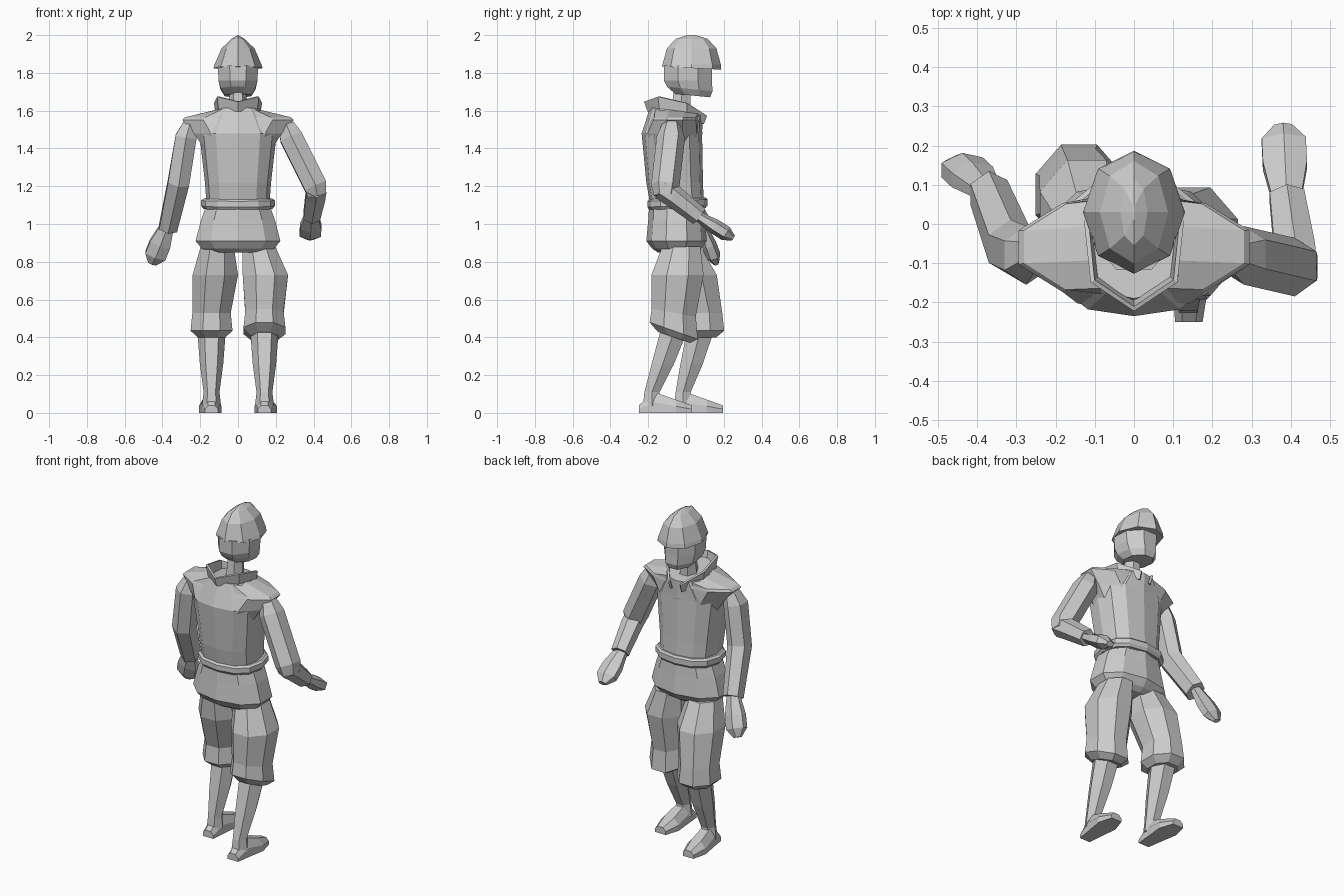
import bpy, bmesh, math
from mathutils import Vector

if "Cube" in bpy.data.objects:
    bpy.data.objects.remove(bpy.data.objects["Cube"], do_unlink=True)

COLOUR = (0.6, 0.6, 0.6, 1)
grey = bpy.data.materials.new("plain grey")
grey.use_nodes = True
grey.diffuse_color = COLOUR
grey.node_tree.nodes["Principled BSDF"].inputs["Base Color"].default_value = COLOUR


def finish(name, bm):
    """Turn a bmesh into a flat shaded object."""
    bmesh.ops.recalc_face_normals(bm, faces=bm.faces)
    mesh = bpy.data.meshes.new(name)
    bm.to_mesh(mesh)
    bm.free()
    mesh.materials.append(grey)
    obj = bpy.data.objects.new(name, mesh)
    bpy.context.collection.objects.link(obj)
    return obj


def skin(name, rings):
    """Join rings of points into a closed body."""
    bm = bmesh.new()
    loops = [[bm.verts.new(point) for point in ring] for ring in rings]
    count = len(loops[0])
    for lower, upper in zip(loops, loops[1:]):
        for i in range(count):
            j = (i + 1) % count
            bm.faces.new((lower[i], lower[j], upper[j], upper[i]))
    bm.faces.new(loops[0])
    bm.faces.new(loops[-1])
    return finish(name, bm)


def oval(centre, across, along, sides, turn, power=1):
    """Points of a faceted oval spanned by two half axes; low powers are boxier."""
    def shape(value):
        return math.copysign(abs(value) ** power, value)
    angles = [math.tau * (i + turn) / sides for i in range(sides)]
    return [centre + across * shape(math.cos(a)) + along * shape(math.sin(a)) for a in angles]


def level(z, wide, deep, y, x=0, slope=0):
    """One horizontal section, sloping up or down towards the front."""
    return Vector((x, y, z)), Vector((wide, 0, 0)), Vector((0, deep, slope * deep))


def stack(name, levels, sides=8, turn=0.0, power=1):
    """Loft a body through horizontal sections."""
    return skin(name, [oval(*section, sides, turn, power) for section in levels])


def limb(name, joints, wide, deep, first=1, last=1):
    """Loft a six sided limb square to a path, narrowed at its ends."""
    points = [Vector(joint) for joint in joints]
    rings = []
    for i, point in enumerate(points):
        before = points[max(i - 1, 0)]
        after = points[min(i + 1, len(points) - 1)]
        tangent = (after - before).normalized()
        across = Vector((1, 0, 0))
        across = (across - tangent * across.dot(tangent)).normalized()
        along = tangent.cross(across)
        scale = first if i == 0 else last if point is points[-1] else 1
        rings.append(oval(point, across * wide * scale, along * deep * scale, 6, 0.5))
    return skin(name, rings)


def hand(name, wrist, tip):
    """Mitten shaped hand, widest at the knuckles."""
    start, end = Vector(wrist), Vector(tip)
    limb(name, [start.lerp(end, t) for t in (0, 0.5, 0.8, 1)],
         wide=0.065, deep=0.04, first=0.6, last=0.4)


def leg(name, side, knee, ankle, thigh_x, tilt):
    """Gathered breeches, shin and foot for one leg."""
    x = 0.14 * side
    hip = -0.025
    thigh = (hip + knee) / 2
    breeches = [(0.4, 0.08, x, knee, tilt), (0.435, 0.12, x, knee, tilt),
                (0.53, 0.11, x, knee, tilt / 2), (0.73, 0.13, thigh_x, thigh, 0),
                (0.88, 0.095, 0.11 * side, hip, 0)]
    stack(name + "_breeches", [
        level(z, wide, deep=wide * 1.15, y=y, x=across, slope=slope)
        for z, wide, across, y, slope in breeches], turn=0.5)

    calf = (knee + ankle) / 2
    shin = [(0.04, 0.05, ankle), (0.11, 0.042, ankle), (0.26, 0.062, calf), (0.43, 0.075, knee)]
    stack(name + "_shin", [
        level(z, wide, deep=wide * 1.1, y=y, x=x) for z, wide, y in shin], sides=6)

    length = 0.28
    heel = ankle - length / 4
    rings = []
    for t, wide, top in ((0, 0.035, 0.04), (0.3, 0.045, 0.11), (0.7, 0.06, 0.07), (1, 0.035, 0.04)):
        outline = [(-wide, 0), (wide, 0), (wide, top / 2),
                   (wide / 2, top), (-wide / 2, top), (-wide, top / 2)]
        toe_out = 0.01 * t * side
        rings.append([(x + toe_out + across, heel + length * t, z) for across, z in outline])
    skin(name + "_foot", rings)


# Helmet: brim, then a dome ending in a lengthwise ridge
brim = dict(y=0.03, slope=-0.05)
dome = [level(z=1.825, wide=0.1, deep=0.125, **brim), level(z=1.825, wide=0.13, deep=0.157, **brim)]
for degrees in (5, 36, 62, 85):
    a = math.radians(degrees)
    dome.append(level(z=1.83 + 0.17 * math.sin(a), wide=0.125 * math.cos(a) ** 1.7,
                      deep=0.155 * math.cos(a) ** 0.8, y=0.03))
stack("helmet", dome)

# Head and neck
stack("head", [
    level(z=1.68, wide=0.075, deep=0.1, y=0.035, slope=-0.1),
    level(z=1.715, wide=0.1, deep=0.13, y=0.02, slope=-0.1),
    level(z=1.76, wide=0.112, deep=0.138, y=0.01),
    level(z=1.84, wide=0.115, deep=0.138, y=0.01)], turn=0.5)
stack("neck", [
    level(z=1.56, wide=0.055, deep=0.06, y=-0.03),
    level(z=1.72, wide=0.042, deep=0.05, y=-0.02)], sides=6)

# Jacket body, shoulder yoke, belt and flared skirt
neckline = level(z=1.6, wide=0.12, deep=0.14, y=-0.05, slope=-0.12)
stack("jacket", [
    level(z=1.08, wide=0.165, deep=0.14, y=-0.045),
    level(z=1.22, wide=0.175, deep=0.15, y=-0.06),
    level(z=1.48, wide=0.205, deep=0.16, y=-0.075),
    neckline], sides=12, power=0.8)
stack("shoulder_yoke", [
    level(z=1.4, wide=0.19, deep=0.15, y=-0.075),
    level(z=1.48, wide=0.245, deep=0.16, y=-0.073),
    level(z=1.55, wide=0.31, deep=0.14, y=-0.06),
    level(z=1.565, wide=0.295, deep=0.135, y=-0.058),
    neckline], sides=10, turn=0.5)
belt = [(1.08, 0.182), (1.095, 0.195), (1.125, 0.195), (1.135, 0.182)]
stack("belt", [
    level(z, wide, deep=wide * 0.82, y=-0.045, slope=0.03) for z, wide in belt],
    sides=12, power=0.85)
skirt = [(0.85, 0.15, 0.1), (0.87, 0.2, 0.13), (0.91, 0.235, 0.16),
         (1.02, 0.205, 0.15), (1.1, 0.175, 0.145)]
stack("jacket_skirt", [
    level(z, wide, deep, y=-0.05) for z, wide, deep in skirt], sides=10, turn=0.5, power=0.9)

# Turned up collar, open at the front
bm = bmesh.new()
columns = []
for degrees in (-165, -110, -55, 0, 55, 110, 165):
    a = math.radians(degrees)
    x, y = 0.115 * math.sin(a), -0.15 * math.cos(a)
    low = 1.565 + 0.035 * math.cos(a)
    high = 1.605 + 0.045 * math.cos(a) + 0.055 * abs(math.sin(a))
    columns.append([bm.verts.new((x * flare, y * flare - 0.05, z))
                    for flare, z in ((0.95, low), (1.07, high))])
for a, b in zip(columns, columns[1:]):
    bm.faces.new((a[0], b[0], b[1], a[1]))
collar = finish("collar", bm)
collar.modifiers.new("thickness", "SOLIDIFY").thickness = 0.012

# Left arm, bent forward at the elbow
limb("left_upper_arm", [(0.25, -0.075, 1.54), (0.28, -0.08, 1.46), (0.41, -0.11, 1.2), (0.42, -0.11, 1.15)],
     wide=0.07, deep=0.075, first=0.6, last=0.8)
limb("left_forearm", [(0.415, -0.13, 1.19), (0.41, -0.07, 1.15), (0.39, 0.07, 1.04)],
     wide=0.06, deep=0.06, last=0.85)
hand("left_hand", wrist=(0.39, 0.05, 1.05), tip=(0.38, 0.25, 0.925))

# Right arm, hanging
limb("right_arm", [(-0.25, -0.07, 1.54), (-0.275, -0.08, 1.46), (-0.315, -0.06, 1.22), (-0.37, 0.08, 0.98)],
     wide=0.065, deep=0.075, first=0.6, last=0.85)
hand("right_hand", wrist=(-0.37, 0.08, 1), tip=(-0.455, 0.16, 0.79))

# Legs in mid step, the right one ahead
leg("left", side=1, knee=-0.065, ankle=-0.18, thigh_x=0.145, tilt=-0.35)
leg("right", side=-1, knee=0.075, ankle=-0.015, thigh_x=-0.12, tilt=0)
